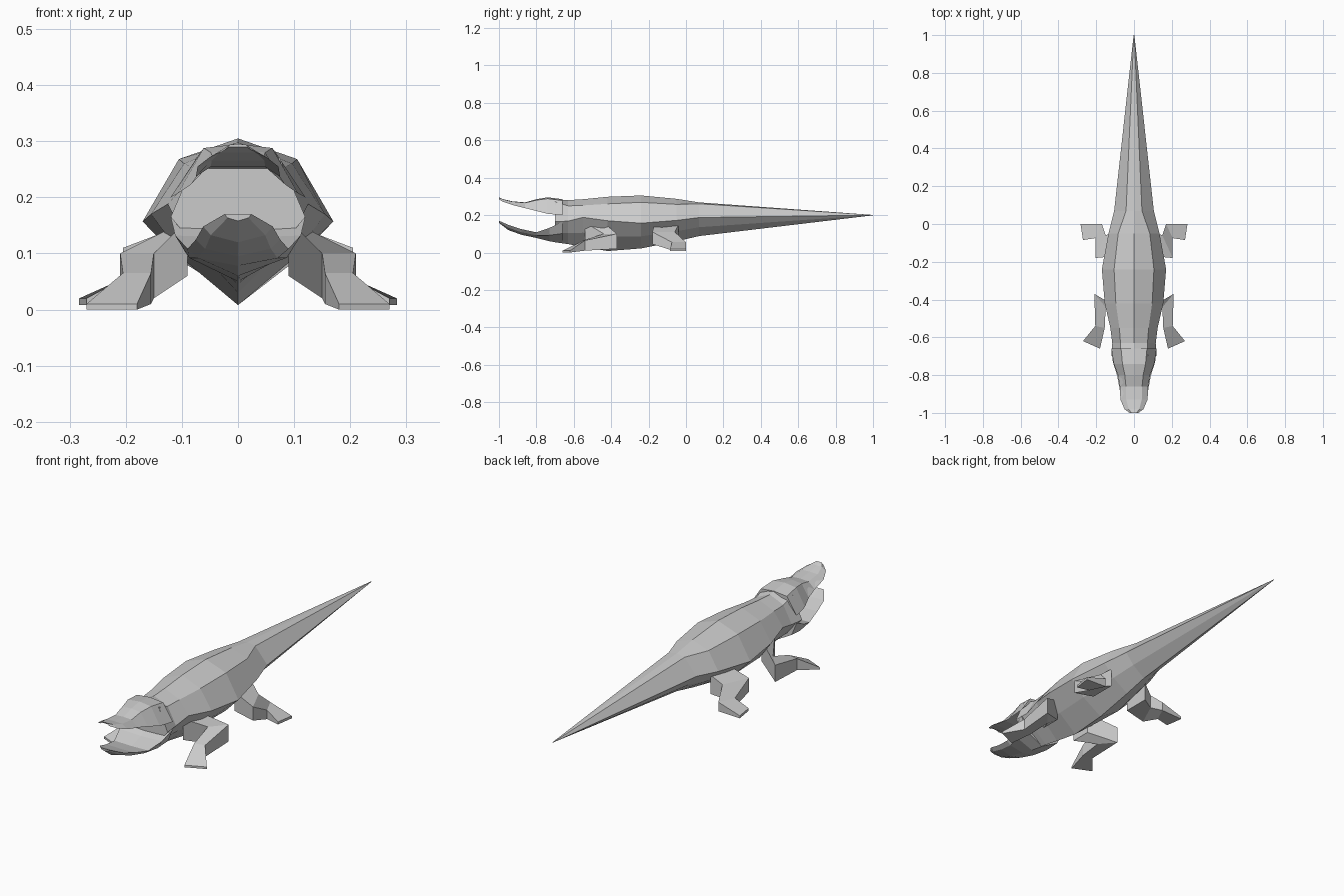
import bpy, bmesh

cube = bpy.data.objects.get("Cube")
if cube:
    bpy.data.objects.remove(cube, do_unlink=True)

# One plain hide colour for the whole animal
hide = bpy.data.materials.new("grey_hide")
hide.use_nodes = True
hide.diffuse_color = (.6, .6, .6, 1)
hide.node_tree.nodes["Principled BSDF"].inputs["Base Color"].default_value = hide.diffuse_color


def mix(start, end, amount):
    return start + (end - start) * amount


def loft(name, rings):
    """Skin equal-length rings of points and cap both ends."""
    bm = bmesh.new()
    loops = [[bm.verts.new(point) for point in ring] for ring in rings]
    for near, far in zip(loops, loops[1:]):
        for i in range(len(near)):
            bm.faces.new((near[i - 1], near[i], far[i], far[i - 1]))
    bm.faces.new(loops[0])
    bm.faces.new(loops[-1])
    bmesh.ops.recalc_face_normals(bm, faces=bm.faces)
    mesh = bpy.data.meshes.new(name)
    bm.to_mesh(mesh)
    bm.free()
    mesh.materials.append(hide)
    obj = bpy.data.objects.new(name, mesh)
    bpy.context.collection.objects.link(obj)
    return obj


def symmetric(y, half):
    """Close a half outline, given from top centre to bottom centre, across x = 0."""
    right = [(x, y, z) for x, z in half]
    left = [(-x, y, z) for x, z in reversed(half[1:-1])]
    return right + left


def body_ring(y, width, top, flank, keel, shoulder=.62, drop=.13):
    """Ridge, shoulder, flank, belly and keel."""
    return symmetric(y, [
        (0, top), (width * shoulder, mix(top, keel, drop)), (width, flank),
        (width * .6, mix(flank, keel, .52)), (0, keel)])


def upper_jaw_ring(y, width, top, lip):
    """Ridge, brow, lip and an arched palate."""
    brow = mix(top, lip, .08)
    palate = mix(brow, lip, .4)
    return symmetric(y, [
        (0, top), (width * .57, brow), (width, lip),
        (width * .65, palate), (0, palate)])


def lower_jaw_ring(y, width, lip, chin):
    """Mouth floor, lip, cheek and chin."""
    return symmetric(y, [
        (0, mix(lip, chin, .06)), (width, lip),
        (width * .78, mix(lip, chin, .55)), (0, chin)])


def limb_ring(outer, inner, top, bottom):
    """Upright four-sided section between an outer and an inner edge."""
    return [(*outer, top), (*inner, top), (*inner, bottom), (*outer, bottom)]


def limb_pair(name, joints):
    legs = loft(name, [limb_ring(*joint) for joint in joints])
    legs.modifiers.new("Mirror", "MIRROR")


# Body, with the tail running back to a point
loft("body_and_tail", [
    body_ring(1, .002, .201, .2, .199),
    body_ring(.07, .105, .268, .187, .088, shoulder=.4, drop=.04),
    body_ring(-.05, .135, .287, .172, .06),
    body_ring(-.24, .17, .305, .157, .022),
    body_ring(-.42, .155, .298, .17, .008),
    body_ring(-.55, .125, .285, .188, .03),
    body_ring(-.63, .115, .28, .168, .045),
    body_ring(-.7, .12, .285, .165, .055, drop=.06)])

# Open jaws
loft("upper_jaw", [
    upper_jaw_ring(-.66, .12, .285, .2),
    upper_jaw_ring(-.74, .107, .295, .207),
    upper_jaw_ring(-.8, .085, .285, .222),
    upper_jaw_ring(-.86, .075, .268, .237),
    upper_jaw_ring(-.93, .072, .274, .255),
    upper_jaw_ring(-.98, .05, .286, .272),
    upper_jaw_ring(-1, .024, .295, .284)])

loft("lower_jaw", [
    lower_jaw_ring(-.66, .12, .165, .05),
    lower_jaw_ring(-.73, .112, .132, .06),
    lower_jaw_ring(-.8, .09, .108, .078),
    lower_jaw_ring(-.88, .075, .125, .095),
    lower_jaw_ring(-.95, .062, .148, .12),
    lower_jaw_ring(-1, .024, .17, .158)])

# Legs, each from the body through the bend and ankle to the toes
limb_pair("front_legs", [
    ((.09, -.44), (.09, -.54), .16, .06),
    ((.21, -.37), (.15, -.44), .1, .02),
    ((.205, -.54), (.155, -.55), .065, .01),
    ((.27, -.62), (.18, -.66), .01, 0)])

limb_pair("hind_legs", [
    ((.1, -.17), (.1, -.04), .15, .06),
    ((.205, -.18), (.15, -.06), .11, .045),
    ((.205, -.075), (.17, 0), .055, .012),
    ((.27, -.085), (.283, 0), .02, .008)])
